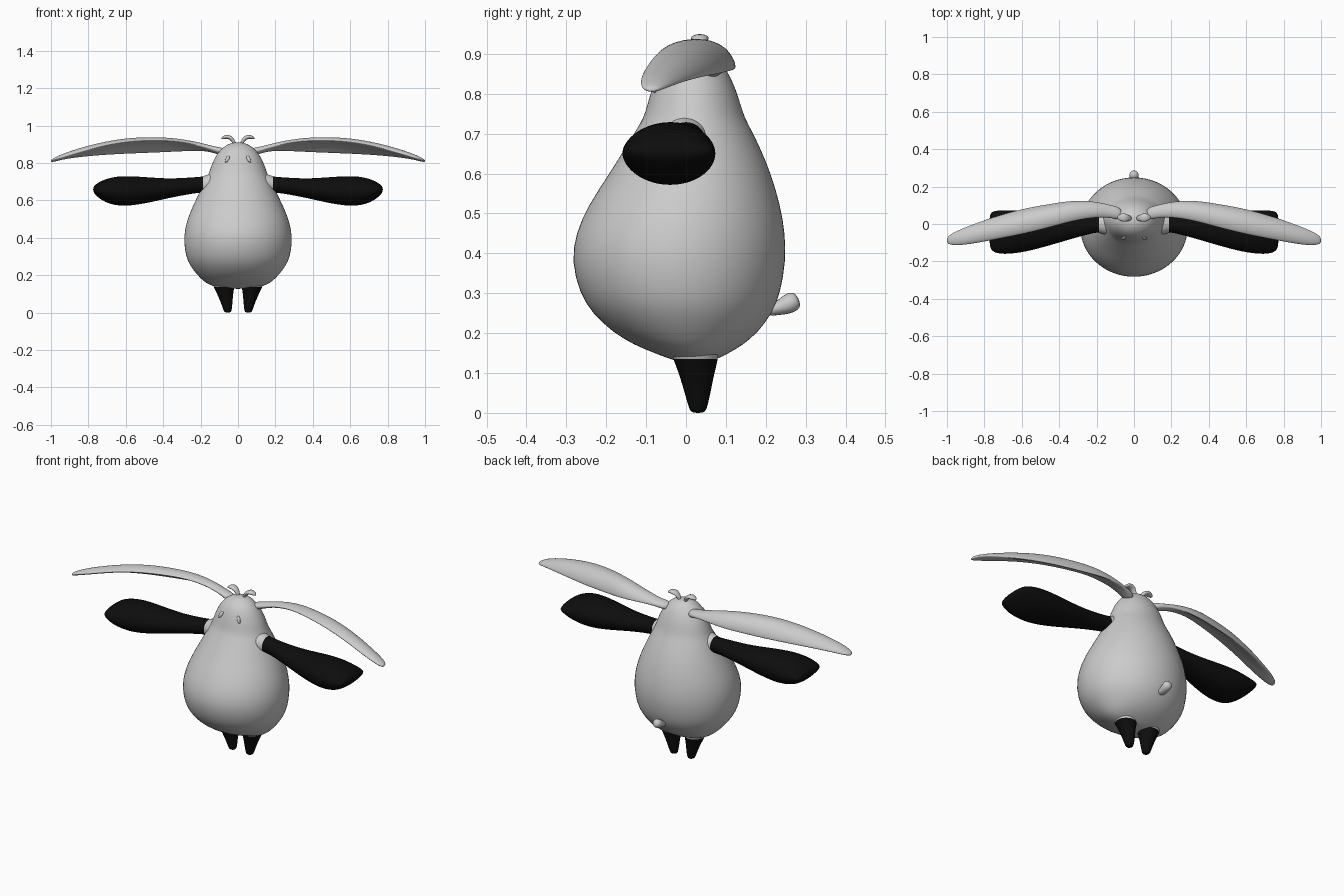
import bpy, bmesh, math
from mathutils import Vector


def material(name, value):
    m = bpy.data.materials.new(name)
    m.diffuse_color = (value, value, value, 1)
    return m


GREY = material("wool_grey", 0.6)
BLACK = material("black", 0.004)


def loft(name, stations, side, up=None, n=16, mats=(GREY,), rule=None, mirror=True, levels=2):
    """Skin oval rings (centre, side radius, up radius, tilt, camber) into a smooth solid."""
    side = Vector(side)
    cs = [Vector(s[0]) for s in stations]
    bm = bmesh.new()
    rings = []
    for i, s in enumerate(stations):
        ra, rb = s[1], s[2]
        tilt, camber = (s[3], s[4]) if len(s) > 3 else (0, 0)
        if up:
            u = Vector(up)
        else:
            t = cs[min(i + 1, len(cs) - 1)] - cs[max(i - 1, 0)]
            u = t.cross(side).normalized()
        ring = []
        for k in range(n):
            a = 2 * math.pi * k / n
            p = ra * math.cos(a)
            q = rb * math.sin(a) + camber * (0.5 - math.cos(a) ** 2)
            c, d = math.cos(tilt), math.sin(tilt)
            ring.append(bm.verts.new(cs[i] + side * (p * c - q * d) + u * (p * d + q * c)))
        rings.append(ring)
    for r0, r1 in zip(rings, rings[1:]):
        for k in range(n):
            j = (k + 1) % n
            bm.faces.new((r0[k], r0[j], r1[j], r1[k]))
    bm.faces.new(rings[0])
    bm.faces.new(rings[-1])
    bmesh.ops.recalc_face_normals(bm, faces=bm.faces)
    for f in bm.faces:
        f.smooth = True
        if rule:
            f.material_index = rule(f.calc_center_median())
    me = bpy.data.meshes.new(name)
    bm.to_mesh(me)
    bm.free()
    ob = bpy.data.objects.new(name, me)
    bpy.context.collection.objects.link(ob)
    for m in mats:
        me.materials.append(m)
    if mirror:
        ob.modifiers.new("mirror", "MIRROR").use_mirror_merge = False
    sub = ob.modifiers.new("smooth", "SUBSURF")
    sub.levels = sub.render_levels = levels
    return ob


# Pear-shaped body and head: height, half width, front y, back y
body = [(.127, .03, 0, .05), (.131, .10, -.03, .07), (.148, .155, -.075, .105),
        (.17, .188, -.13, .143), (.2, .218, -.182, .18), (.25, .258, -.237, .218),
        (.3, .28, -.268, .238), (.38, .292, -.289, .252), (.45, .285, -.278, .25),
        (.52, .265, -.247, .238), (.6, .228, -.193, .214), (.66, .198, -.156, .189),
        (.71, .174, -.125, .164), (.74, .158, -.107, .148), (.77, .149, -.098, .138),
        (.81, .133, -.087, .126), (.85, .111, -.072, .108), (.88, .085, -.052, .087),
        (.9, .055, -.025, .065), (.91, .02, 0, .04)]
loft("body", [((0, (f + b) / 2, z), w, (b - f) / 2) for z, w, f, b in body],
     (1, 0, 0), (0, 1, 0), n=32, mirror=False, levels=1)

# Long cupped ears
ears = [(.06, .05, .855, .035, .025, 0, 0), (.12, .067, .868, .034, .018, .1, 0),
        (.2, .08, .887, .044, .016, .3, .01), (.32, .078, .9, .062, .018, .48, .022),
        (.45, .05, .902, .072, .02, .5, .028), (.6, .018, .896, .077, .021, .45, .028),
        (.75, -.02, .875, .066, .02, .35, .02), (.87, -.055, .849, .053, .018, .2, .012),
        (.95, -.076, .828, .04, .014, .1, .004), (.99, -.085, .814, .025, .01, 0, 0),
        (1.0, -.087, .81, .01, .005, 0, 0)]
loft("ears", [((x, y, z), w, t, -a, c) for x, y, z, w, t, a, c in ears],
     (0, 1, 0), (0, 0, 1))

# Paddle arms, grey at the shoulder and black beyond
arms = [(.1, 0, .685, .07, .07), (.16, 0, .685, .058, .055), (.19, 0, .684, .047, .044),
        (.2, 0, .684, .046, .043), (.28, -.01, .675, .055, .046), (.38, -.02, .663, .075, .054),
        (.48, -.03, .655, .095, .07), (.58, -.038, .65, .113, .082), (.65, -.042, .65, .119, .08),
        (.71, -.044, .651, .12, .064), (.755, -.04, .656, .112, .036), (.775, -.035, .658, .09, .014)]
loft("arms", [((x, y, z), w, t) for x, y, z, w, t in arms], (0, 1, 0), (0, 0, 1),
     mats=(GREY, BLACK), rule=lambda c: int(c.x > .19))

# Tapered legs, grey where they join the belly
legs = [(.2, .075, .02, .07, .07), (.16, .075, .022, .064, .064), (.132, .074, .024, .055, .056),
        (.125, .073, .025, .052, .054), (.09, .067, .027, .041, .043), (.05, .06, .029, .031, .033),
        (.015, .056, .03, .023, .024), (.003, .055, .03, .018, .019), (0, .055, .03, .008, .008)]
loft("legs", [((x, y, z), w, d) for z, x, y, w, d in legs], (1, 0, 0), (0, 1, 0),
     mats=(GREY, BLACK), rule=lambda c: int(c.z < .132))

# Stubby tail with a knobbed end
loft("tail", [((0, .2, .258), .026, .02), ((0, .23, .262), .022, .018),
              ((0, .25, .27), .028, .027), ((0, .27, .28), .028, .028),
              ((0, .283, .286), .015, .017)], (1, 0, 0), n=8, mirror=False, levels=1)

# Curled hair tufts on the crown
loft("hair_tufts", [((.015, .03, .89), .01, .008), ((.022, .031, .913), .013, .01),
                    ((.036, .033, .933), .021, .012), ((.055, .035, .941), .025, .012),
                    ((.075, .035, .938), .02, .01), ((.09, .035, .928), .007, .004)],
     (0, 1, 0), n=10, levels=1)

# Narrow slanted eyes set on the face
loft("eyes", [((.051, -.068, .838), .004, .004), ((.052, -.071, .833), .01, .006),
              ((.057, -.076, .82), .012, .008), ((.063, -.08, .807), .008, .006),
              ((.065, -.08, .802), .003, .003)], (1, 0, 0), n=10, levels=1)
